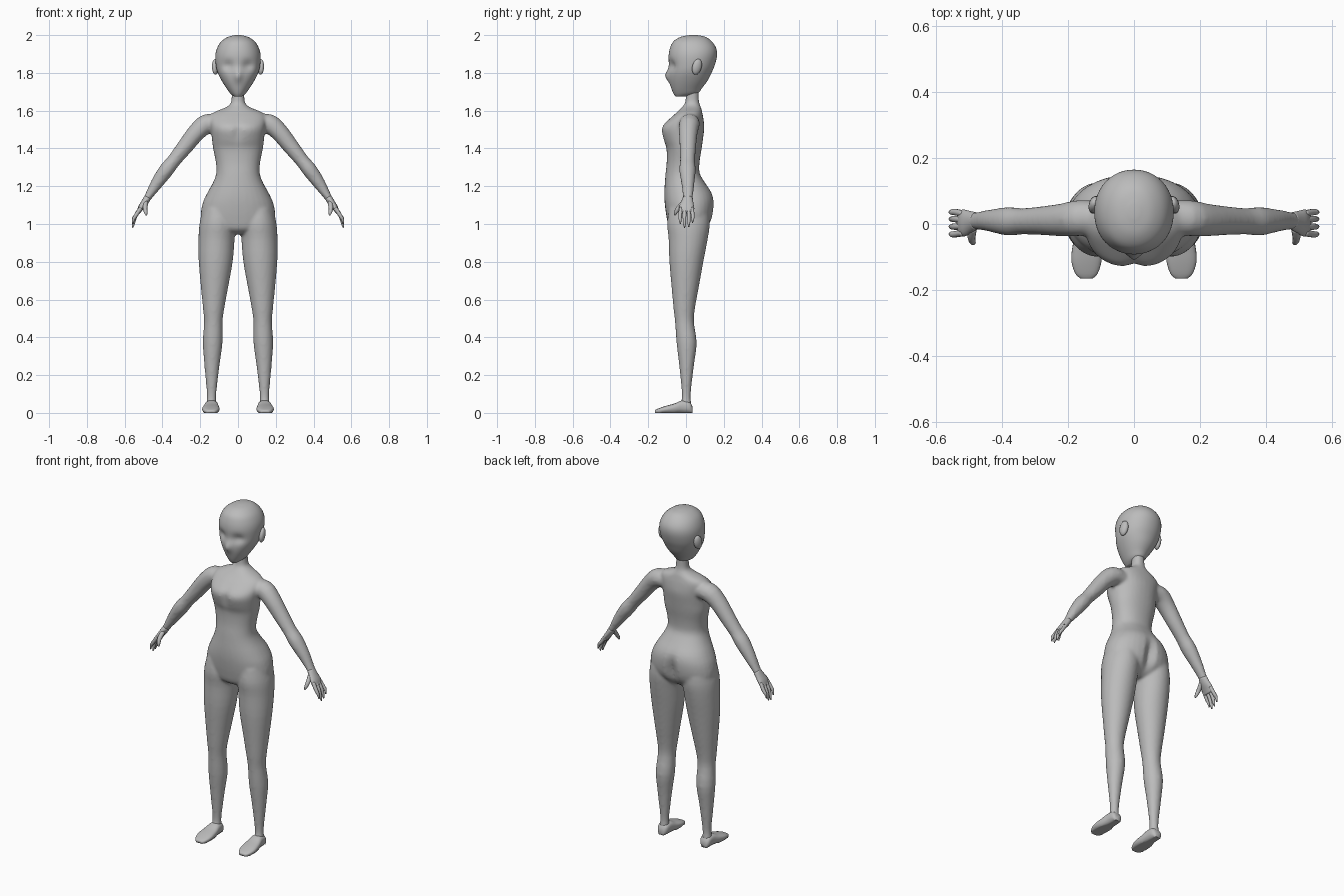
import bpy, bmesh, math
from mathutils import Vector, Matrix

if "Cube" in bpy.data.objects:
    bpy.data.objects.remove(bpy.data.objects["Cube"])

skin = bpy.data.materials.new("plain grey")
skin.diffuse_color = (0.5, 0.5, 0.5, 1)
skin.use_nodes = True
skin.node_tree.nodes["Principled BSDF"].inputs["Base Color"].default_value = skin.diffuse_color


def smooth_rows(rows, steps):
    """Catmull-Rom interpolation through rows of numbers."""
    out = []
    for i in range(len(rows) - 1):
        p0, p1 = rows[max(i - 1, 0)], rows[i]
        p2, p3 = rows[i + 1], rows[min(i + 2, len(rows) - 1)]
        for k in range(steps):
            t = k / steps
            out.append([0.5 * (2 * b + (c - a) * t + (2 * a - 5 * b + 4 * c - d) * t * t
                               + (3 * b - a - 3 * c + d) * t ** 3)
                        for a, b, c, d in zip(p0, p1, p2, p3)])
    out.append(list(rows[-1]))
    return out


def skin_rings(bm, rings):
    """Bridge rings of points and cap both ends."""
    vr = [[bm.verts.new(p) for p in r] for r in rings]
    n = len(vr[0])
    for a, b in zip(vr, vr[1:]):
        for i in range(n):
            bm.faces.new((a[i], a[(i + 1) % n], b[(i + 1) % n], b[i]))
    bm.faces.new(vr[0])
    bm.faces.new(vr[-1][::-1])


def unit_ring(n, power):
    for i in range(n):
        c, s = math.cos(2 * math.pi * i / n), math.sin(2 * math.pi * i / n)
        yield (math.copysign(abs(c) ** (2 / power), c), math.copysign(abs(s) ** (2 / power), s))


def loft(bm, rows, axis="z", side=1, n=32, power=2.0, steps=3):
    """Rows are (position, a0, a1, b0, b1): the extents of each section."""
    rings = []
    for t, a0, a1, b0, b1 in smooth_rows(rows, steps):
        ring = []
        for c, s in unit_ring(n, power):
            a = (a0 + a1) / 2 + c * (a1 - a0) / 2
            b = (b0 + b1) / 2 + s * (b1 - b0) / 2
            ring.append((side * a, b, t) if axis == "z" else (side * a, t, b))
        rings.append(ring)
    skin_rings(bm, rings)


def tube(bm, rows, side=1, n=16, steps=3):
    """Rows are (x, y, z, thickness radius, depth radius)."""
    pts = smooth_rows(rows, steps)
    rings = []
    for i, (x, y, z, r, ry) in enumerate(pts):
        t = (Vector(pts[min(i + 1, len(pts) - 1)][:3]) - Vector(pts[max(i - 1, 0)][:3])).normalized()
        u = t.cross(Vector((0, 1, 0))).normalized()
        v = u.cross(t)
        ring = [Vector((x, y, z)) + u * c * r + v * s * ry for c, s in unit_ring(n, 2)]
        rings.append([(side * p.x, p.y, p.z) for p in ring])
    skin_rings(bm, rings)


def finish(bm, name):
    bmesh.ops.recalc_face_normals(bm, faces=bm.faces)
    me = bpy.data.meshes.new(name)
    bm.to_mesh(me)
    bm.free()
    me.materials.append(skin)
    for p in me.polygons:
        p.use_smooth = True
    ob = bpy.data.objects.new(name, me)
    bpy.context.collection.objects.link(ob)
    return ob


def bump(d, w):
    return math.exp(-(d / w) ** 2)


# torso with neck
torso = [(.945, .04, -.045, .06), (.97, .14, -.085, .10), (1.02, .195, -.10, .137),
         (1.10, .19, -.112, .150), (1.16, .165, -.115, .14), (1.22, .132, -.112, .10),
         (1.27, .115, -.108, .072), (1.33, .118, -.102, .072), (1.40, .132, -.104, .083),
         (1.45, .138, -.122, .09), (1.51, .145, -.132, .097), (1.56, .15, -.085, .092),
         (1.59, .13, -.05, .086), (1.615, .07, -.025, .08), (1.635, .042, -.008, .072),
         (1.66, .034, -.002, .068), (1.72, .034, 0, .068)]
body = bmesh.new()
loft(body, [(z, -w, w, f, b) for z, w, f, b in torso], power=2.2)
for v in body.verts:
    x, y, z = v.co
    if y > .04:   # cleft between the buttocks
        v.co.y -= .03 * bump(x, .025) * bump(z - 1.05, .08)
    elif y < -.04:  # hollow between the breasts
        v.co.y += .014 * bump(x, .025) * bump(z - 1.49, .05)

# legs and arms, merged with the torso
leg = [(1.08, .03, .185, -.09, .12), (1.0, .012, .204, -.10, .126), (.92, .018, .209, -.092, .115),
       (.80, .028, .208, -.088, .092), (.65, .055, .195, -.075, .065), (.55, .073, .185, -.066, .047),
       (.48, .082, .18, -.058, .042), (.37, .082, .186, -.05, .057), (.25, .098, .178, -.036, .042),
       (.10, .115, .165, -.022, .025), (.05, .115, .168, -.028, .028), (.025, .115, .168, -.03, .026)]
arm = [(.10, .02, 1.53, .045, .05), (.165, .018, 1.53, .053, .055), (.22, .012, 1.485, .048, .05),
       (.28, .010, 1.41, .043, .044), (.34, .008, 1.335, .037, .04), (.38, .008, 1.285, .04, .044),
       (.43, .010, 1.215, .033, .035), (.475, .010, 1.145, .021, .027), (.495, .008, 1.115, .018, .026)]
for s in (1, -1):
    loft(body, leg, side=s)
    tube(body, arm, side=s)
ob = finish(body, "body")
rm = ob.modifiers.new("weld", "REMESH")
rm.mode = "VOXEL"
rm.voxel_size = .008
rm.use_smooth_shade = True
sm = ob.modifiers.new("soften", "SMOOTH")
sm.factor = .5
sm.iterations = 8

# head with eye hollows and nose
head = [(1.675, .02, -.055, .0), (1.69, .04, -.066, .06), (1.72, .062, -.078, .085),
        (1.76, .087, -.088, .115), (1.80, .107, -.091, .135), (1.84, .117, -.091, .152),
        (1.89, .12, -.092, .164), (1.93, .111, -.085, .16), (1.965, .09, -.068, .138),
        (1.99, .055, -.03, .105), (2.0, .015, .02, .06)]
bm = bmesh.new()
loft(bm, [(z, -w, w, f, b) for z, w, f, b in head], n=48, power=2.1, steps=4)
for v in bm.verts:
    x, y, z = v.co
    if y < 0:
        v.co.y += .018 * bump(abs(x) - .052, .028) * bump(z - 1.838, .026)
        v.co.y -= .02 * bump(x, .018) * bump(z - 1.785, .03)
    v.co.z = min(v.co.z, 2.0)
finish(bm, "head")

# ears, feet and hands on both sides
foot = [(.035, .125, .16, 0, .03), (.02, .11, .172, 0, .058), (-.02, .105, .176, 0, .066),
        (-.06, .10, .185, 0, .05), (-.11, .098, .19, 0, .036), (-.15, .11, .178, 0, .022),
        (-.165, .125, .162, 0, .014)]
palm = [(.478, .010, 1.14, .019, .026), (.497, .006, 1.11, .018, .034),
        (.515, .003, 1.085, .015, .041), (.528, .003, 1.06, .010, .038)]
for s, label in ((1, "left"), (-1, "right")):
    bm = bmesh.new()
    place = (Matrix.Translation((s * .12, .058, 1.832)) @ Matrix.Rotation(-.25, 4, "X")
             @ Matrix.Rotation(s * .3, 4, "Z") @ Matrix.Diagonal((.017, .026, .043, 1)))
    bmesh.ops.create_uvsphere(bm, u_segments=16, v_segments=10, radius=1, matrix=place)
    finish(bm, label + "_ear")

    bm = bmesh.new()
    loft(bm, foot, axis="y", side=s, n=24, power=2.6)
    for v in bm.verts:      # flat sole
        v.co.z = max(v.co.z, 0)
        if v.co.z < .006:
            v.co.z = 0
    finish(bm, label + "_foot")

    bm = bmesh.new()
    tube(bm, palm, side=s)
    for y, tip in ((-.031, 1.0), (-.008, .98), (.015, .985), (.036, 1.005)):
        tube(bm, [(.515, y * .85, 1.085, .011, .010), (.541, y, 1.045, .010, .010),
                  (.553, y, tip + .025, .008, .008), (.558, y * .95, tip, .003, .003)], side=s, n=10)
    tube(bm, [(.488, -.012, 1.115, .013, .013), (.492, -.040, 1.085, .012, .012),
              (.488, -.055, 1.06, .009, .009), (.484, -.059, 1.045, .003, .003)], side=s, n=10)
    finish(bm, label + "_hand")
